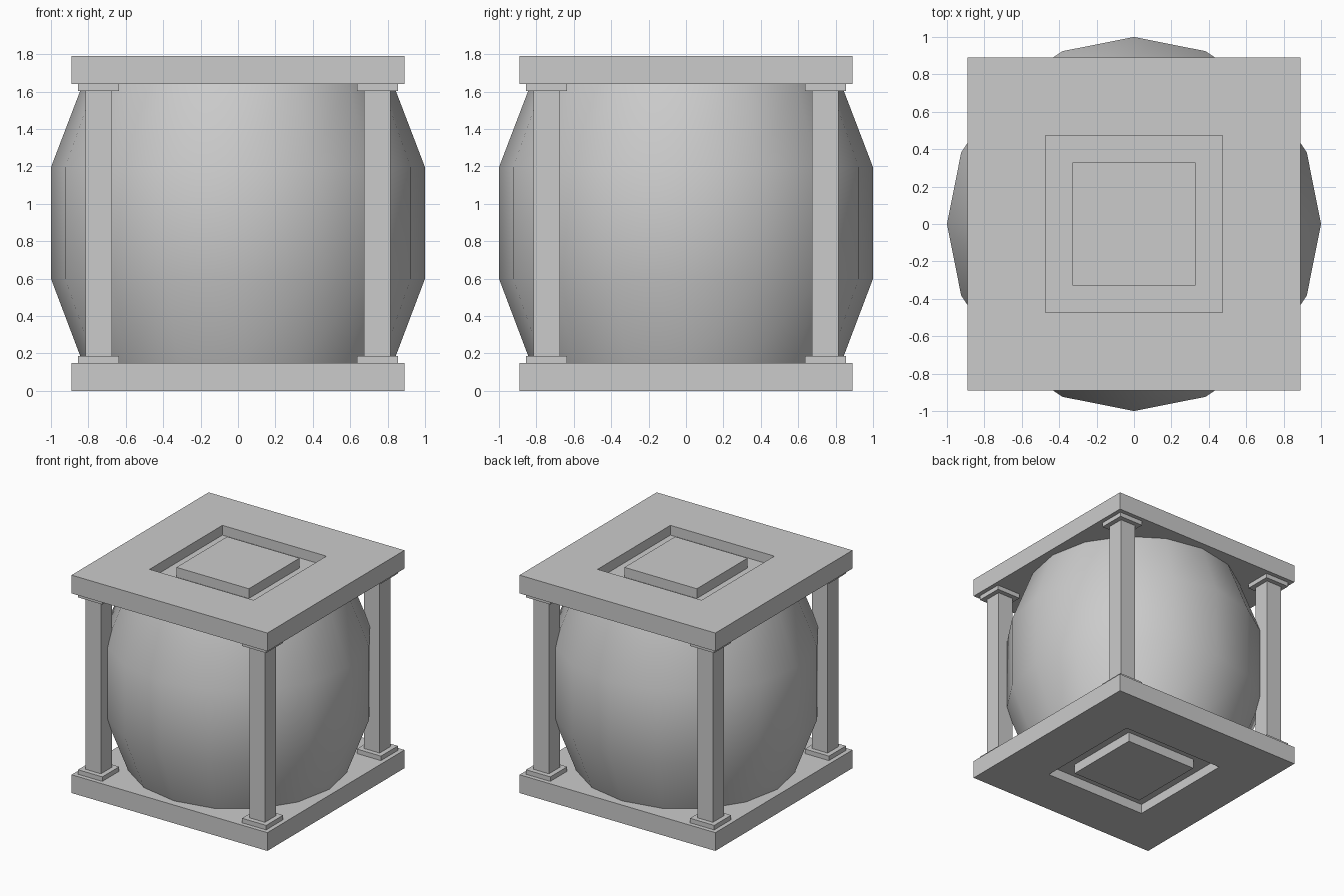
import bpy, bmesh, math
from mathutils import Matrix

if "Cube" in bpy.data.objects:
    bpy.data.objects.remove(bpy.data.objects["Cube"])

def finish(name, bm):
    bmesh.ops.recalc_face_normals(bm, faces=bm.faces)
    mesh = bpy.data.meshes.new(name)
    bm.to_mesh(mesh)
    bm.free()
    obj = bpy.data.objects.new(name, mesh)
    bpy.context.collection.objects.link(obj)
    return obj

def add_box(bm, x, y, width, z0, z1):
    m = Matrix.Translation((x, y, (z0 + z1) / 2)) @ Matrix.Diagonal((width, width, z1 - z0, 1))
    bmesh.ops.create_cube(bm, size=1, matrix=m)

def plate(name, z0, z1, side):
    """Square slab with a sunken square and a flush central stud on its outer side."""
    bm = bmesh.new()
    add_box(bm, 0, 0, 1.78, z0, z1)
    bm.normal_update()
    face = next(f for f in bm.faces if f.normal.z * side > 0.9)
    for inset, dz in ((0.59, -0.08), (0.203, 0.08)):
        bmesh.ops.inset_individual(bm, faces=[face], thickness=inset)
        face = bmesh.ops.extrude_discrete_faces(bm, faces=[face])["faces"][0]
        bmesh.ops.translate(bm, verts=face.verts, vec=(0, 0, dz * side))
    return finish(name, bm)

# Top and bottom slabs
plate("bottom_plate", 0, 0.15, -1)
plate("top_plate", 1.64, 1.79, 1)

# Corner columns with a foot and a cap
corners = {"front_left": (-1, -1), "front_right": (1, -1),
           "back_left": (-1, 1), "back_right": (1, 1)}
for label, (sx, sy) in corners.items():
    x, y = sx * 0.745, sy * 0.745
    bm = bmesh.new()
    add_box(bm, x, y, 0.22, 0.15, 0.187)
    add_box(bm, x, y, 0.142, 0.187, 1.603)
    add_box(bm, x, y, 0.22, 1.603, 1.64)
    finish(label + "_column", bm)

# Sixteen-sided barrel body
SIDES = 16
bm = bmesh.new()
rings = []
for r, z in ((0.826, 0.14), (1, 0.6), (1, 1.195), (0.826, 1.65)):
    rings.append([bm.verts.new((r * math.cos(2 * math.pi * i / SIDES),
                                r * math.sin(2 * math.pi * i / SIDES), z))
                  for i in range(SIDES)])
for lo, hi in zip(rings, rings[1:]):
    for i in range(SIDES):
        j = (i + 1) % SIDES
        bm.faces.new((lo[i], lo[j], hi[j], hi[i]))
bm.faces.new(rings[0])
bm.faces.new(rings[-1])
barrel = finish("barrel", bm)
bpy.context.view_layer.objects.active = barrel
barrel.select_set(True)
bpy.ops.object.shade_smooth_by_angle(angle=math.radians(35))
